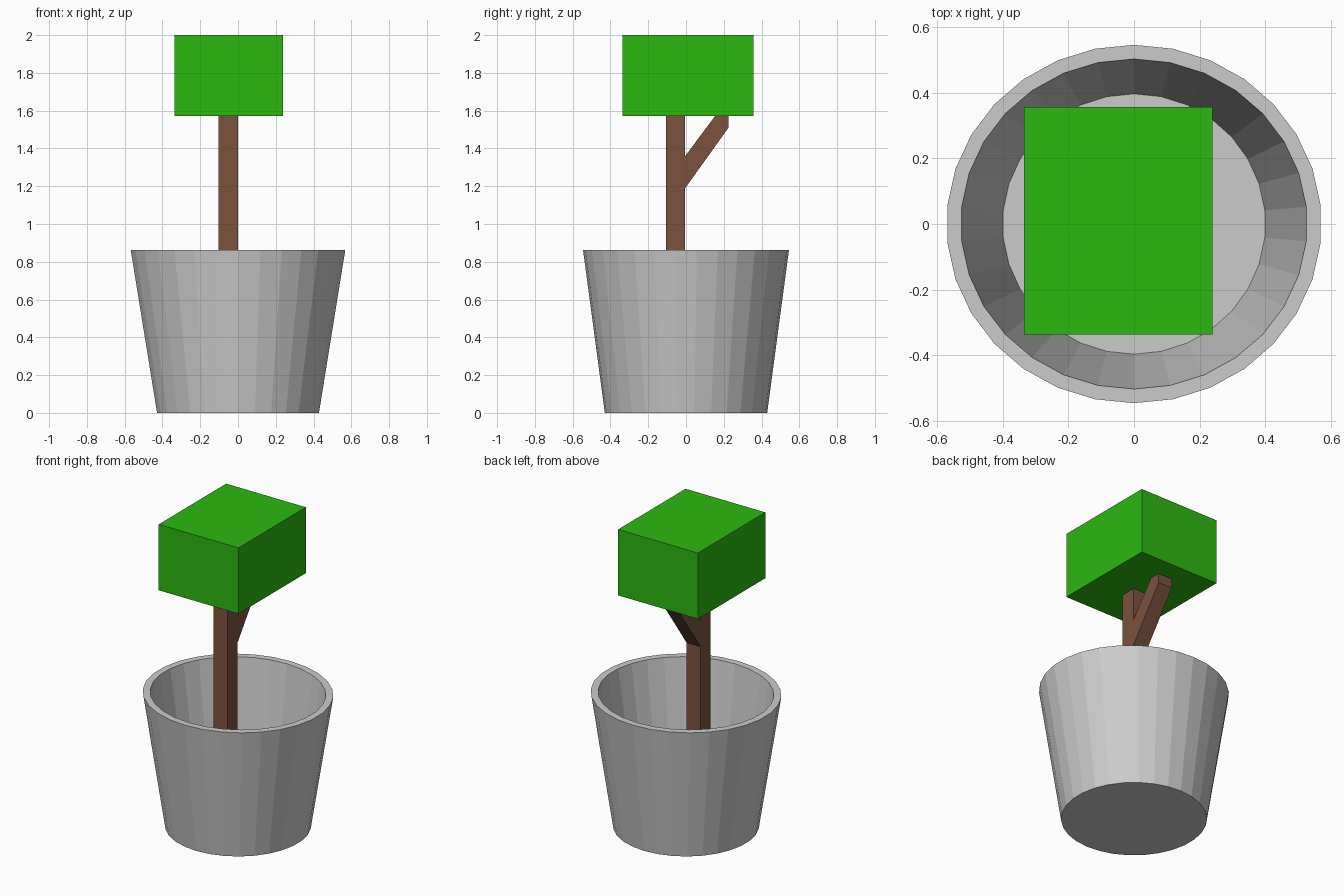
import bpy, bmesh
from math import sin, cos, pi

if "Cube" in bpy.data.objects:
    bpy.data.objects.remove(bpy.data.objects["Cube"])

SIDES = 30


def make_object(name, bm, color=None):
    bmesh.ops.recalc_face_normals(bm, faces=bm.faces)
    mesh = bpy.data.meshes.new(name)
    bm.to_mesh(mesh)
    bm.free()
    obj = bpy.data.objects.new(name, mesh)
    bpy.context.collection.objects.link(obj)
    if color:
        mat = bpy.data.materials.new(name + "_color")
        mat.diffuse_color = color
        mat.use_nodes = True
        mat.node_tree.nodes["Principled BSDF"].inputs["Base Color"].default_value = mat.diffuse_color
        mesh.materials.append(mat)
    return obj


# Pot: hollow tapered shell, slightly oval; rings as (x radius, y radius, z)
rings = [(0.431, 0.43, 0.0), (0.571, 0.545, 0.862),
         (0.527, 0.502, 0.862), (0.40, 0.396, 0.06)]
bm = bmesh.new()
loops = []
for rx, ry, z in rings:
    angles = [2 * pi * (i + 0.5) / SIDES for i in range(SIDES)]
    loops.append([bm.verts.new((rx * cos(a), ry * sin(a), z)) for a in angles])
for low, high in zip(loops, loops[1:]):
    for i in range(SIDES):
        j = (i + 1) % SIDES
        bm.faces.new((low[i], low[j], high[j], high[i]))
bm.faces.new(loops[0])
bm.faces.new(loops[-1])
make_object("pot", bm)

# Trunk with side branch: one y-z outline extruded along x
outline = [(-0.105, 0.06), (-0.004, 0.06), (-0.004, 1.19), (0.225, 1.51),
           (0.225, 1.60), (0.175, 1.60), (-0.004, 1.36), (-0.004, 1.60),
           (-0.105, 1.60)]
bm = bmesh.new()
face = bm.faces.new([bm.verts.new((-0.102, y, z)) for y, z in outline])
result = bmesh.ops.extrude_face_region(bm, geom=[face])
new_verts = [v for v in result["geom"] if isinstance(v, bmesh.types.BMVert)]
bmesh.ops.translate(bm, verts=new_verts, vec=(0.101, 0, 0))
# Close the starting side if the extrusion dropped it
if not any(all(abs(v.co.x + 0.102) < 1e-5 for v in f.verts) for f in bm.faces):
    bmesh.ops.holes_fill(bm, edges=bm.edges)
make_object("trunk", bm, (0.20, 0.085, 0.048, 1))

# Foliage block
bm = bmesh.new()
bmesh.ops.create_cube(bm, size=1)
bmesh.ops.scale(bm, verts=bm.verts, vec=(0.574, 0.693, 0.429))
bmesh.ops.translate(bm, verts=bm.verts, vec=(-0.048, 0.01, 1.7855))
make_object("foliage", bm, (0.025, 0.48, 0.005, 1))
